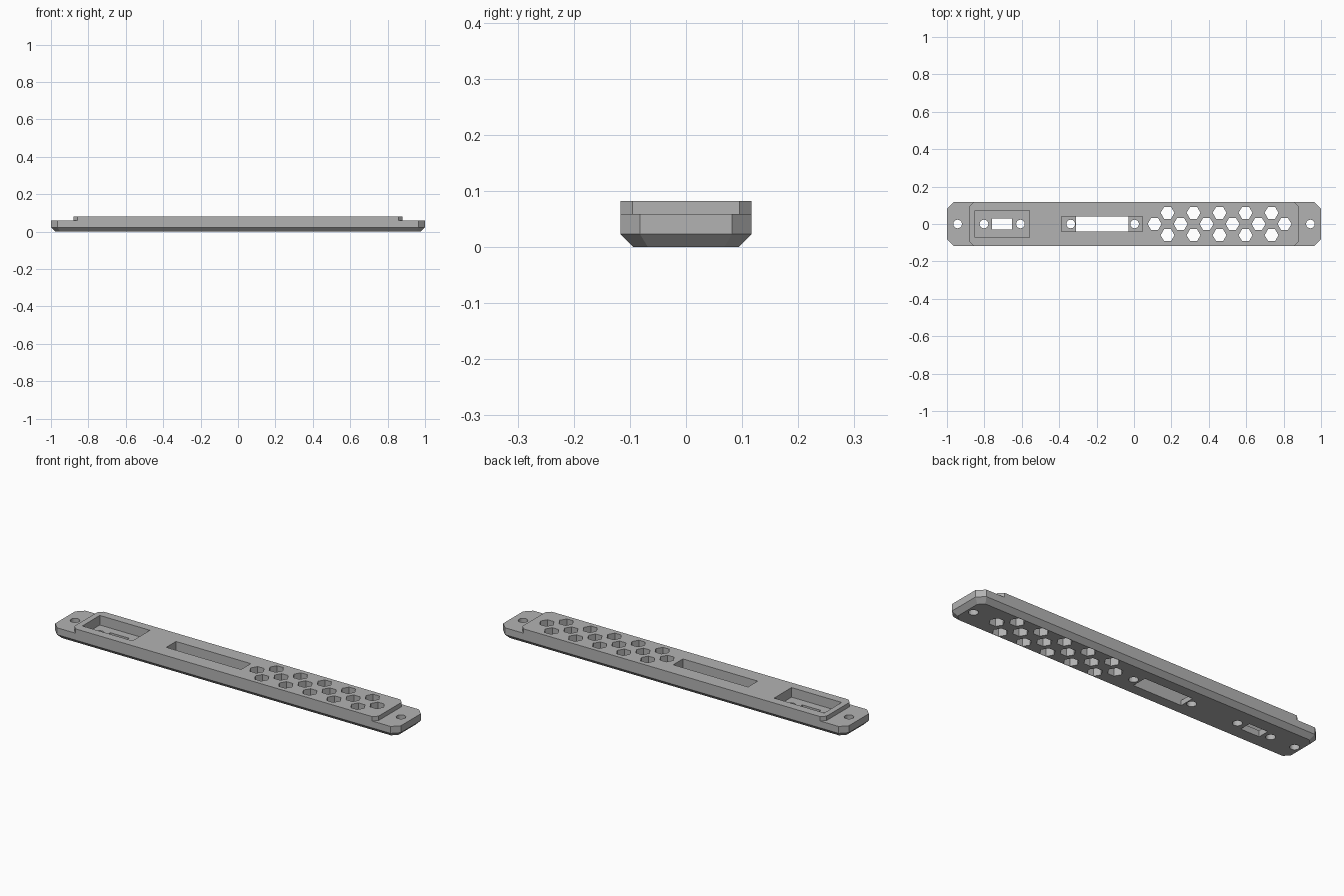
import bpy, bmesh, math

cube = bpy.data.objects.get("Cube")
if cube:
    bpy.data.objects.remove(cube, do_unlink=True)

grey = bpy.data.materials.new("Mid grey")
grey.use_nodes = True
colour = (0.45, 0.45, 0.45, 1)
grey.diffuse_color = colour
grey.node_tree.nodes["Principled BSDF"].inputs["Base Color"].default_value = colour

TOP, STEP, BEVEL = 0.082, 0.059, 0.023
HALF_WIDTH = 0.117


def outline(hx, hy, cut):
    """Rectangle with clipped corners, counter-clockwise."""
    return [(hx, -hy + cut), (hx, hy - cut), (hx - cut, hy), (-hx + cut, hy),
            (-hx, hy - cut), (-hx, -hy + cut), (-hx + cut, -hy), (hx - cut, -hy)]


def box(x0, x1, hy):
    return [(x0, -hy), (x1, -hy), (x1, hy), (x0, hy)]


def polygon(x, y, r, sides):
    return [(x + r * math.cos(math.tau * i / sides),
             y + r * math.sin(math.tau * i / sides)) for i in range(sides)]


def loft(bm, layers):
    """Skin a stack of matching outlines given as (outline, z)."""
    rings = [[bm.verts.new((x, y, z)) for x, y in pts] for pts, z in layers]
    n = len(rings[0])
    for a, b in zip(rings, rings[1:]):
        for i in range(n):
            j = (i + 1) % n
            bm.faces.new((a[i], a[j], b[j], b[i]))
    bm.faces.new(rings[0][::-1])
    bm.faces.new(rings[-1])


def make(name, stacks):
    bm = bmesh.new()
    for layers in stacks:
        loft(bm, layers)
    mesh = bpy.data.meshes.new(name)
    bm.to_mesh(mesh)
    bm.free()
    mesh.materials.append(grey)
    obj = bpy.data.objects.new(name, mesh)
    bpy.context.collection.objects.link(obj)
    return obj


def combine(target, tool, operation):
    mod = target.modifiers.new(tool.name, "BOOLEAN")
    mod.operation, mod.solver, mod.object = operation, "EXACT", tool
    bpy.context.view_layer.objects.active = target
    bpy.ops.object.modifier_apply(modifier=mod.name)
    bpy.data.objects.remove(tool, do_unlink=True)


# Base plate with bevelled underside, and the raised middle deck
plate = make("mounting_plate", [[
    (outline(1 - BEVEL, HALF_WIDTH - BEVEL, 0.026), 0),
    (outline(1, HALF_WIDTH, 0.035), BEVEL),
    (outline(1, HALF_WIDTH, 0.035), STEP)]])
deck = make("raised_deck", [[
    (outline(0.88, HALF_WIDTH, 0.022), STEP),
    (outline(0.88, HALF_WIDTH, 0.022), TOP)]])
combine(plate, deck, "UNION")

# Recessed pockets for the socket and the switch
pockets = make("pocket_cutter", [
    [(box(-0.85, -0.56, 0.072), 0.032), (box(-0.85, -0.56, 0.072), 0.2)],
    [(box(-0.387, 0.046, 0.04), 0.026), (box(-0.387, 0.046, 0.04), 0.2)]])
combine(plate, pockets, "DIFFERENCE")

# Slots, screw holes and honeycomb vents going right through
holes = [box(-0.76, -0.652, 0.03), box(-0.31, -0.03, 0.04)]
holes += [polygon(x, 0, 0.023, 24) for x in (-0.943, 0.943, -0.802, -0.607, -0.338, 0.003)]
PITCH = 0.139
for row, count in ((-1, 5), (0, 6), (1, 5)):
    start = 0.11 + abs(row) * PITCH / 2
    holes += [polygon(start + i * PITCH, row * 0.06, 0.037, 6) for i in range(count)]
through = make("hole_cutter", [[(h, -0.1), (h, 0.2)] for h in holes])
combine(plate, through, "DIFFERENCE")
